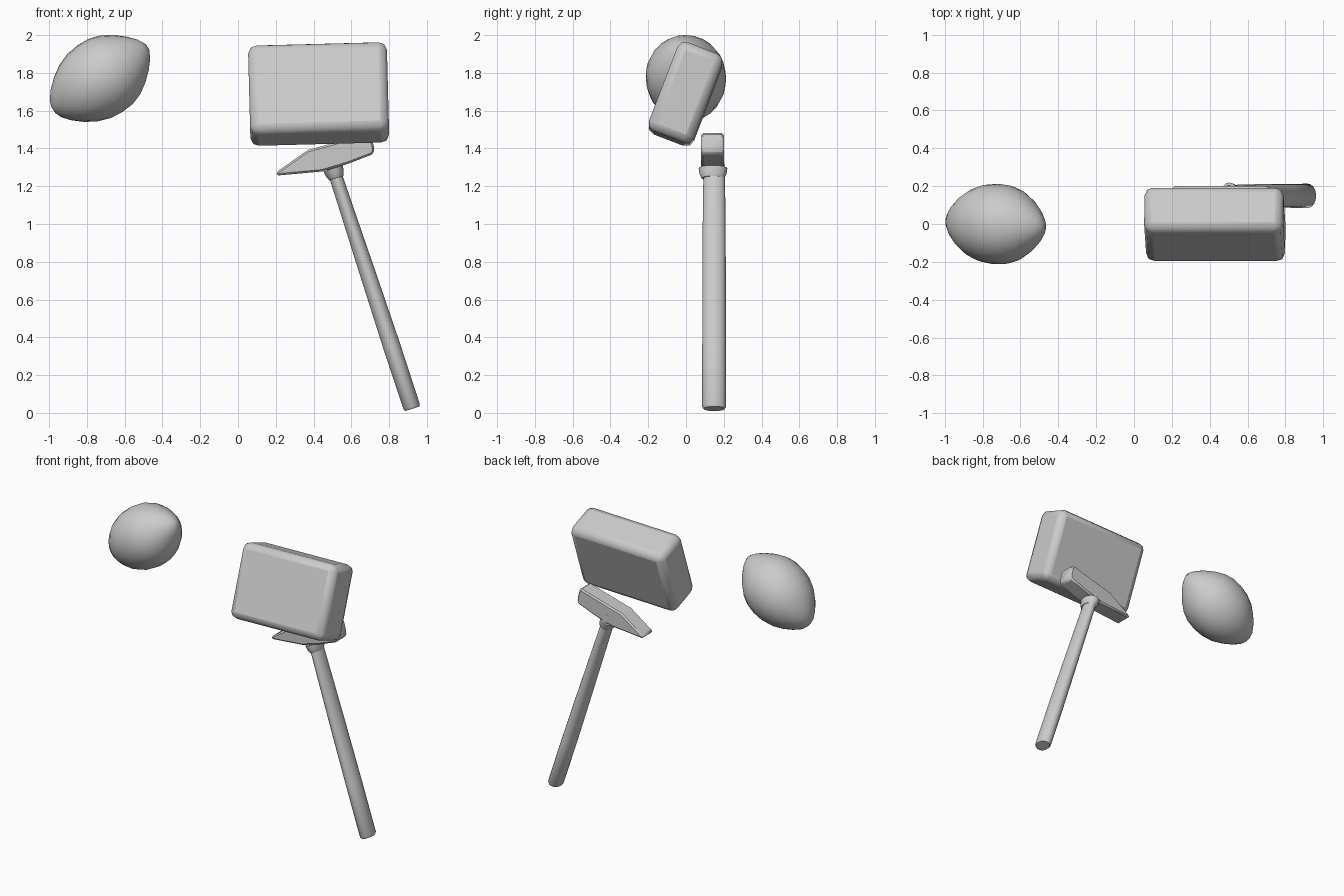
import bpy, bmesh, math
from mathutils import Vector, Matrix

if "Cube" in bpy.data.objects:
    bpy.data.objects.remove(bpy.data.objects["Cube"])


def make_object(name, bm, angle):
    bmesh.ops.recalc_face_normals(bm, faces=bm.faces)
    mesh = bpy.data.meshes.new(name)
    bm.to_mesh(mesh)
    bm.free()
    ob = bpy.data.objects.new(name, mesh)
    bpy.context.collection.objects.link(ob)
    bpy.ops.object.select_all(action='DESELECT')
    ob.select_set(True)
    bpy.context.view_layer.objects.active = ob
    bpy.ops.object.shade_smooth_by_angle(angle=math.radians(angle))
    return ob


def bevel(ob, width, segments):
    m = ob.modifiers.new("rounded_edges", 'BEVEL')
    m.width, m.segments = width, segments
    m.limit_method = 'ANGLE'
    m.angle_limit = math.radians(25)


def loft(name, stations, matrix, sides, angle):
    """Elliptical rings (height, radius_x, radius_y) joined and capped."""
    bm = bmesh.new()
    rings = []
    for h, rx, ry in stations:
        rings.append([bm.verts.new(matrix @ Vector((
            rx * math.cos(2 * math.pi * i / sides),
            ry * math.sin(2 * math.pi * i / sides), h))) for i in range(sides)])
    for a, b in zip(rings, rings[1:]):
        for i in range(sides):
            j = (i + 1) % sides
            bm.faces.new((a[i], a[j], b[j], b[i]))
    bm.faces.new(rings[0])
    bm.faces.new(rings[-1])
    return make_object(name, bm, angle)


# Lemon: spindle with blunt tips, leaning up to the right
lemon = [(-0.298, .022), (-0.285, .055), (-0.25, .098), (-0.20, .142),
         (-0.14, .180), (-0.07, .205), (0, .213), (0.07, .208), (0.13, .188),
         (0.19, .150), (0.24, .106), (0.28, .060), (0.302, .018)]
axis = Vector((0.83, -0.06, 0.56)).to_track_quat('Z', 'Y').to_matrix().to_4x4()
loft("lemon", [(h, r, r) for h, r in lemon],
     Matrix.Translation((-0.73, 0, 1.77)) @ axis, 24, 40)

# Soft rectangular block: slightly crowned ends, leaning back
bm = bmesh.new()
bmesh.ops.create_cube(bm, size=1)
bmesh.ops.scale(bm, vec=(0.735, 0.255, 0.505), verts=bm.verts)
block = make_object("block", bm, 25)
block.matrix_world = (Matrix.Translation((0.427, -0.002, 1.688))
                      @ Matrix.Rotation(math.radians(-1.5), 4, 'Y')
                      @ Matrix.Rotation(math.radians(-21), 4, 'X'))
bevel(block, 0.045, 2)

# Hammer handle: oval shaft narrowing gently towards the head
tilt = Vector((-0.313, 0, 0.95)).to_track_quat('Z', 'Y').to_matrix().to_4x4()
shaft = [(0, .056, .040), (0.012, .064, .046), (0.35, .063, .047),
         (0.75, .062, .043), (1.10, .060, .038), (1.29, .057, .036),
         (1.40, .052, .034)]
loft("hammer_handle", shaft,
     Matrix.Translation((0.923, 0.149, 0.022)) @ tilt, 18, 35)

# Hammer head: wedge on the left, square striking face on the right
outline = [(0.203, 1.256), (0.445, 1.278), (0.58, 1.318), (0.716, 1.370),
           (0.722, 1.400), (0.700, 1.484), (0.42, 1.405), (0.37, 1.392),
           (0.205, 1.276)]
bm = bmesh.new()
face = bm.faces.new([bm.verts.new((x, 0.08, z)) for x, z in outline])
ext = bmesh.ops.extrude_face_region(bm, geom=[face])
bmesh.ops.translate(bm, vec=(0, 0.12, 0),
                    verts=[v for v in ext["geom"] if isinstance(v, bmesh.types.BMVert)])
head = make_object("hammer_head", bm, 30)
bevel(head, 0.012, 1)

# Collar where the handle enters the head
loft("handle_collar", [(1.285, .060, .040), (1.31, .072, .050), (1.34, .076, .054)],
     Matrix.Translation((0.923, 0.143, 0.022)) @ tilt, 18, 35)
